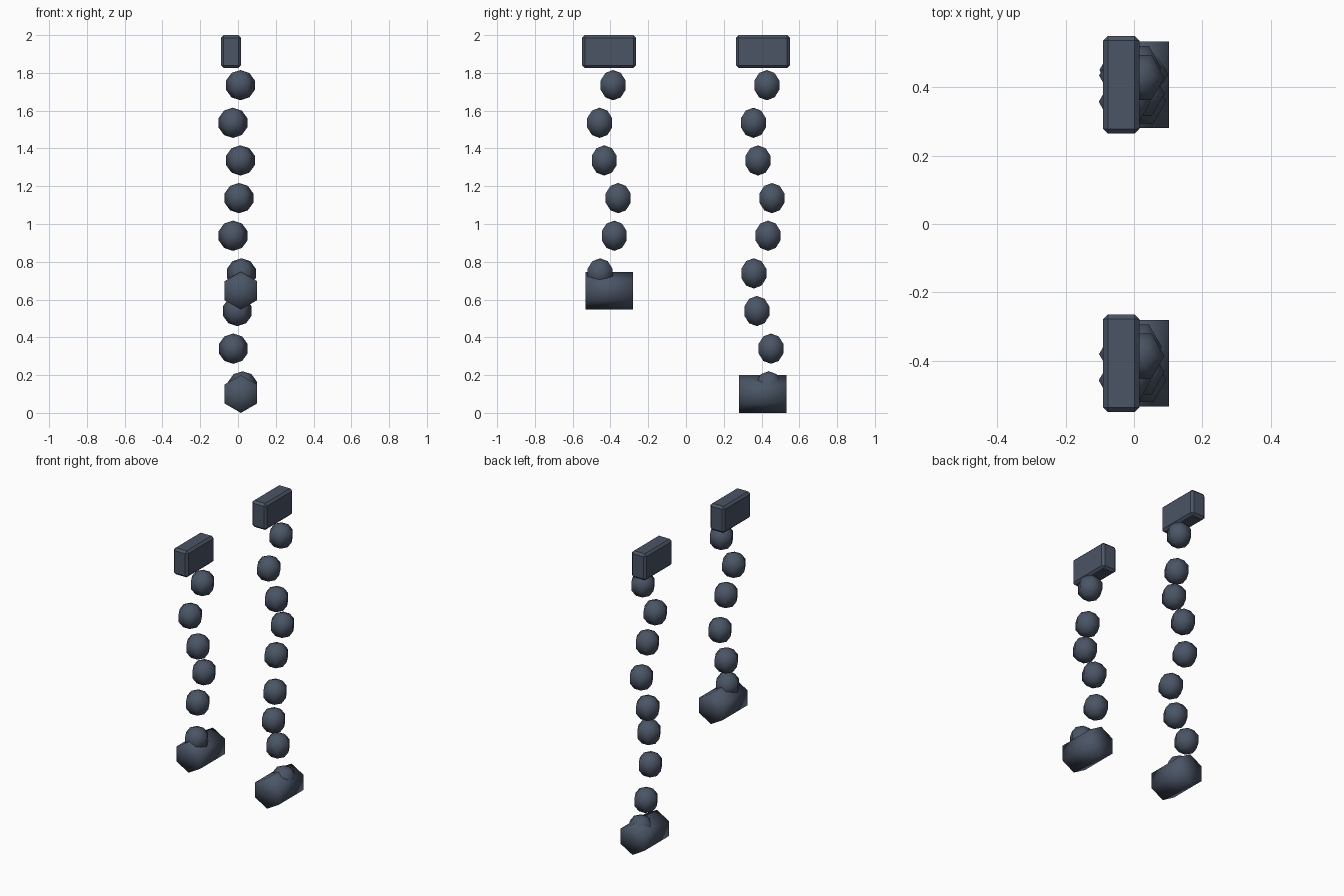
import bpy, bmesh, math
from mathutils import Matrix, Vector

if "Cube" in bpy.data.objects:
    bpy.data.objects.remove(bpy.data.objects["Cube"])

slate = bpy.data.materials.new("dark slate")
slate.diffuse_color = (0.069, 0.090, 0.130, 1.0)
slate.use_nodes = True
slate.node_tree.nodes["Principled BSDF"].inputs["Base Color"].default_value = slate.diffuse_color


def finish(name, bm, smooth):
    bmesh.ops.recalc_face_normals(bm, faces=bm.faces)
    for f in bm.faces:
        f.smooth = smooth
    me = bpy.data.meshes.new(name)
    bm.to_mesh(me)
    bm.free()
    me.materials.append(slate)
    ob = bpy.data.objects.new(name, me)
    bpy.context.collection.objects.link(ob)
    return ob


def mount_block(name, loc, size, chamfer):
    bm = bmesh.new()
    bmesh.ops.create_cube(bm, size=1, matrix=Matrix.Diagonal((*size, 1)))
    bmesh.ops.bevel(bm, geom=bm.edges[:], offset=chamfer, segments=1,
                    affect='EDGES', profile=0.5)
    finish(name, bm, False).location = loc


def bead(name, loc):
    # six-sided, five-ring ball with corners on the x axis
    bm = bmesh.new()
    bmesh.ops.create_uvsphere(bm, u_segments=6, v_segments=5, radius=0.08)
    far = max(bm.verts, key=lambda v: round(v.co.xy.length, 4)).co
    turn = Matrix.Rotation(-math.atan2(far.y, far.x), 4, 'Z')
    bmesh.ops.transform(bm, matrix=turn, verts=bm.verts)
    finish(name, bm, True).location = loc


def hex_weight(name, loc):
    # hexagonal bar along y with a corner pointing up and fanned, smooth caps
    bm = bmesh.new()
    rings, hubs = [], []
    for y in (-0.126, 0.126):
        rings.append([bm.verts.new((0.1 * math.sin(i * math.pi / 3), y,
                                    0.1 * math.cos(i * math.pi / 3)))
                      for i in range(6)])
        hubs.append(bm.verts.new((0, y, 0)))
    for i in range(6):
        j = (i + 1) % 6
        bm.faces.new((rings[0][i], rings[0][j], rings[1][j], rings[1][i]))
        for ring, hub in zip(rings, hubs):
            bm.faces.new((ring[i], ring[j], hub))
    finish(name, bm, True).location = loc


# sideways sway (x, y) of each bead, from the top down
SWAY = [(0.013, 0.021), (-0.027, -0.050), (0.013, -0.026), (0.005, 0.048),
        (-0.026, 0.027), (0.018, -0.048), (-0.004, -0.032), (-0.025, 0.043),
        (0.024, 0.031)]

# two hanging chains: side, y position, bead count, height of end weight
for side, y, count, weight_z in (("short", -0.407, 6, 0.647),
                                 ("long", 0.407, 9, 0.100)):
    mount_block(f"{side}_chain_mount", (-0.037, y, 1.913),
                (0.106, 0.286, 0.174), 0.014)
    for i, (dx, dy) in enumerate(SWAY[:count]):
        bead(f"{side}_chain_bead_{i + 1}", (dx, y + dy, 1.735 - 0.1993 * i))
    hex_weight(f"{side}_chain_weight", (0.015, y, weight_z))
